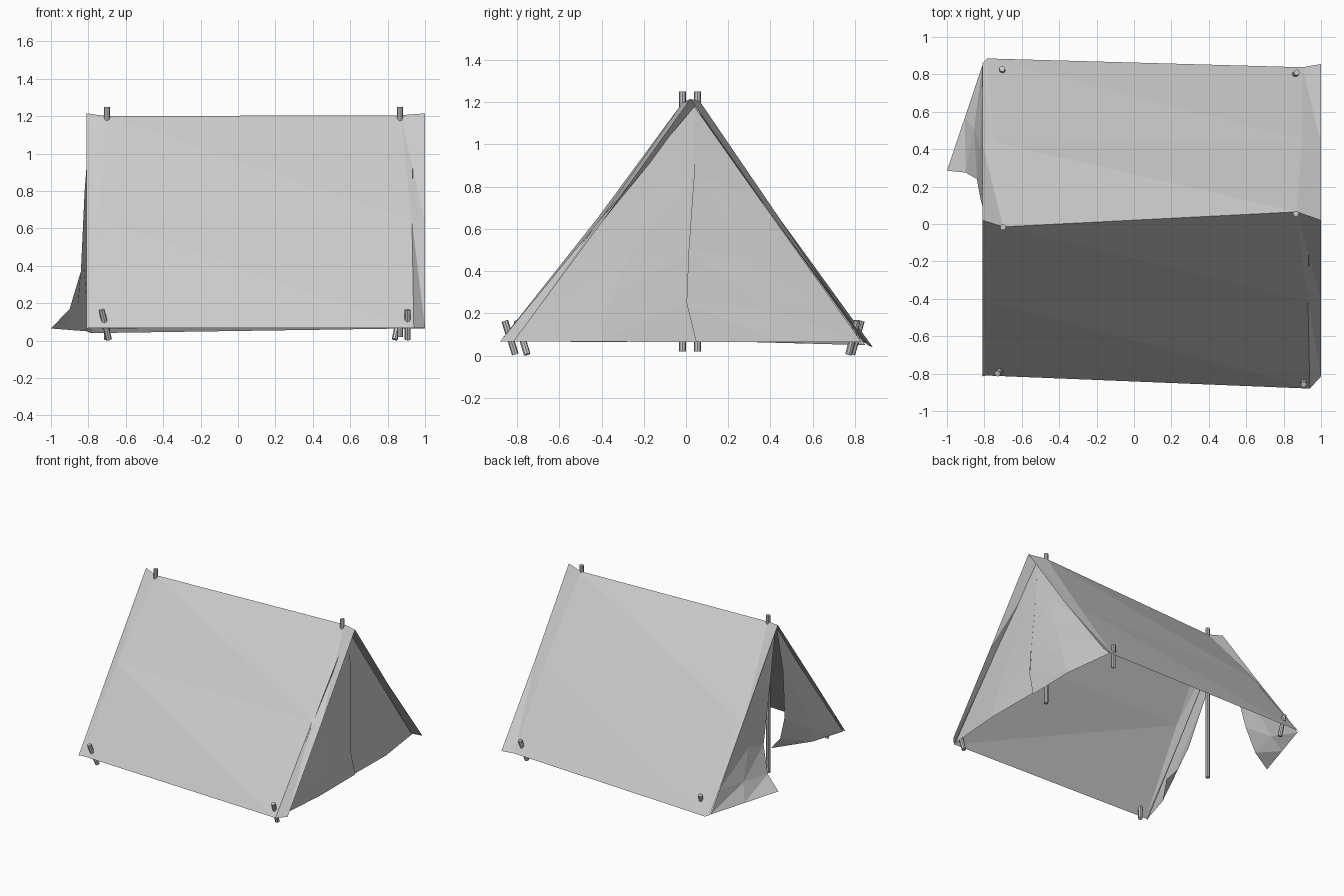
import bpy
from mathutils import Vector

if "Cube" in bpy.data.objects:
    bpy.data.objects.remove(bpy.data.objects["Cube"])


def mesh_object(name, verts, faces):
    mesh = bpy.data.meshes.new(name)
    mesh.from_pydata([tuple(v) for v in verts], [], faces)
    obj = bpy.data.objects.new(name, mesh)
    bpy.context.collection.objects.link(obj)
    return obj


def cloth(name, columns, flip=False):
    """Triangulated sheet through columns of points."""
    n = len(columns[0])
    faces = []
    for i in range(len(columns) - 1):
        for j in range(n - 1):
            a, b = i * n + j, (i + 1) * n + j
            if flip:
                faces += [(a, a + 1, b), (a + 1, b + 1, b)]
            else:
                faces += [(a, a + 1, b + 1), (a, b + 1, b)]
    return mesh_object(name, [p for c in columns for p in c], faces)


def flap(name, apex, edge, free, bulge):
    """Door flap: fan from the apex, then strips from roof edge to free edge."""
    mid = [(Vector(e) + Vector(f)) / 2 + Vector((bulge * k / 3, 0, 0))
           for k, (e, f) in enumerate(zip(edge, free))]
    n = len(edge)
    verts = [apex] + edge + mid + free
    faces = []
    for c in range(2):
        a, b = 1 + c * n, 1 + (c + 1) * n
        faces.append((0, a, b))
        for j in range(n - 1):
            faces += [(a + j, a + j + 1, b + j), (a + j + 1, b + j + 1, b + j)]
    return mesh_object(name, verts, faces)


def rod(name, top, bottom, radius=0.016):
    top, bottom = Vector(top), Vector(bottom)
    axis = top - bottom
    bpy.ops.mesh.primitive_cylinder_add(vertices=8, radius=radius, depth=axis.length,
                                        location=(top + bottom) / 2)
    obj = bpy.context.object
    obj.name = name
    obj.rotation_mode = 'QUATERNION'
    obj.rotation_quaternion = axis.to_track_quat('Z', 'Y')
    return obj


# Roof: ridge line shared by both slopes
ridge = [(-.81, .02, 1.215), (-.70, -.015, 1.2), (.87, .065, 1.205), (1, .02, 1.215)]
front_mid = [(-.81, -.40, .64), (-.75, -.42, .65), (.93, -.41, .64), (1, -.40, .63)]
front_low = [(-.81, -.815, .065), (-.79, -.81, .068), (.94, -.88, .068), (1, -.815, .068)]
back_mid = [(-.81, .43, .64), (-.75, .44, .64), (.90, .45, .64), (1, .43, .63)]
back_low = [(-.81, .86, .05), (-.785, .885, .04), (.90, .838, .065), (1, .855, .065)]
cloth("front_roof", list(zip(ridge, front_mid, front_low)))
cloth("back_roof", list(zip(ridge, back_mid, back_low)), flip=True)


def roof_edge(x_top, x_low, y_low, z_low):
    """Points down the roof slope where a flap is sewn on."""
    top, low = Vector((x_top, .03, 1.19)), Vector((x_low, y_low, z_low))
    return [top.lerp(low, t) for t in (.34, .66, .87, 1)]


# Open entrance: one flap swung out, one swung in
flap("entrance_flap_back", (-.79, .02, 1.19), roof_edge(-.80, -.81, .85, .05),
     [(-.82, .13, .80), (-.84, .24, .37), (-.90, .275, .17), (-1, .285, .065)], 0)
flap("entrance_flap_front", (-.79, .01, 1.19), roof_edge(-.79, -.80, -.80, .067),
     [(-.77, -.10, .80), (-.70, -.22, .37), (-.63, -.265, .17), (-.54, -.28, .065)], -.05)

# Closed end: two flaps meeting at the pole
apex = (.93, .04, 1.18)
flap("closed_flap_front", apex, roof_edge(.93, .945, -.86, .068),
     [(.95, .04, .85), (.965, .015, .50), (.975, .005, .25), (.98, .05, .065)], .02)
flap("closed_flap_back", apex, roof_edge(.93, .925, .83, .066),
     [(.942, .03, .85), (.957, .005, .50), (.965, -.005, .25), (.97, .04, .065)], .03)

# Upright poles
rod("pole_left", (-.70, -.017, 1.25), (-.70, -.017, .02))
rod("pole_right", (.866, .055, 1.25), (.866, .055, .02))

# Tilted ground pegs
rod("peg_front_left", (-.73, -.80, .165), (-.69, -.752, .006))
rod("peg_front_right", (.907, -.858, .165), (.907, -.808, .006))
rod("peg_back_left", (-.705, .83, .165), (-.70, .785, .006))
rod("peg_back_right", (.87, .81, .165), (.838, .77, .006))
